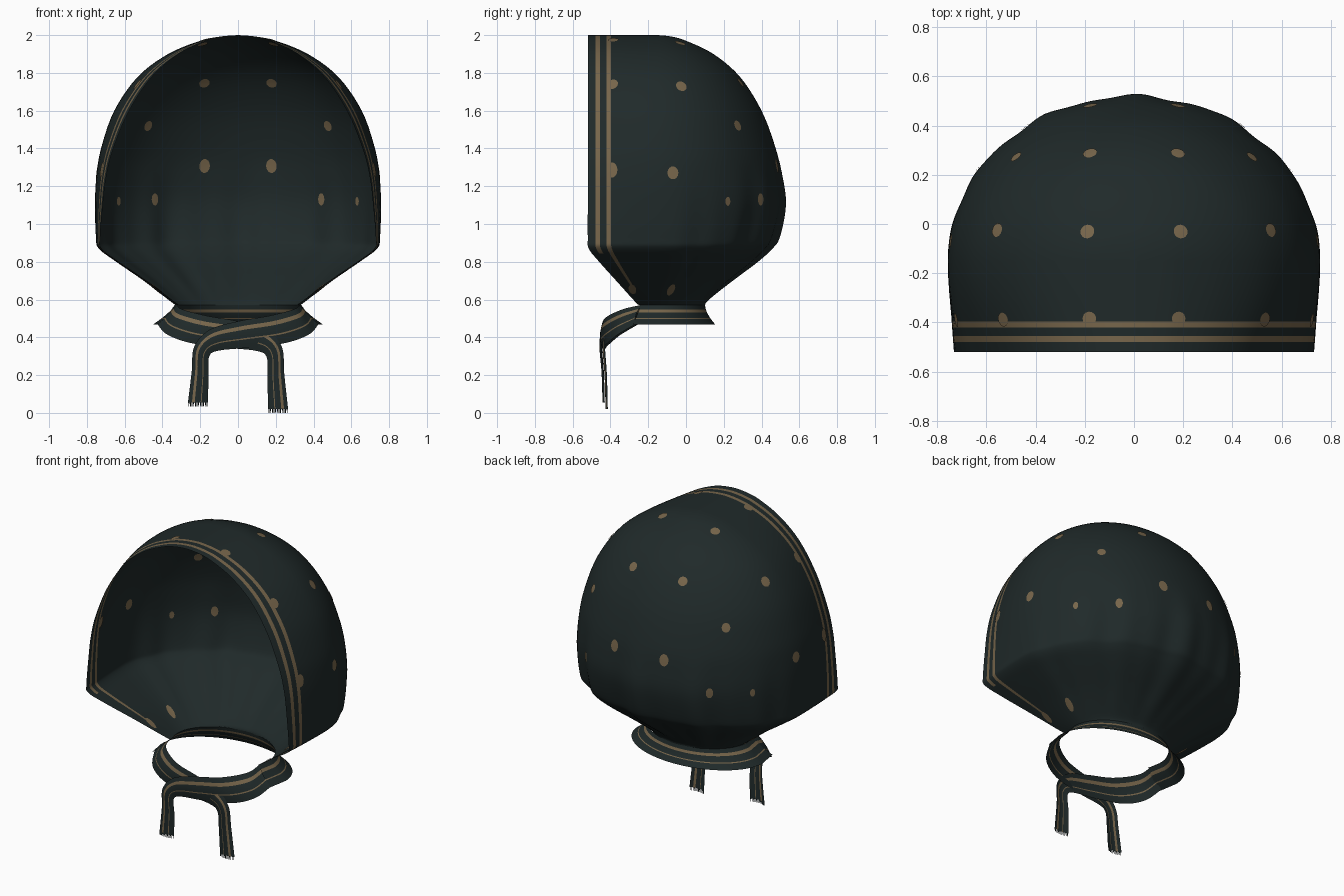
import bpy, bmesh, math
from mathutils import Vector
from mathutils.bvhtree import BVHTree

if "Cube" in bpy.data.objects:
    bpy.data.objects.remove(bpy.data.objects["Cube"])


def material(name, rgb):
    m = bpy.data.materials.new(name)
    m.diffuse_color = (*rgb, 1)
    m.use_nodes = True
    m.node_tree.nodes["Principled BSDF"].inputs["Base Color"].default_value = m.diffuse_color
    return m


CLOTH = material("dark green cloth", (0.014, 0.0225, 0.0225))
TAN = material("tan print", (0.185, 0.132, 0.07))


def finish(bm, name):
    me = bpy.data.meshes.new(name)
    bm.to_mesh(me)
    bm.free()
    me.materials.append(CLOTH)
    me.materials.append(TAN)
    for p in me.polygons:
        p.use_smooth = True
    ob = bpy.data.objects.new(name, me)
    bpy.context.collection.objects.link(ob)
    return ob


def spline(pts, steps):
    """Catmull-Rom curve through points of any dimension."""
    out, n = [], len(pts)
    for i in range(n - 1):
        a, b = pts[max(i - 1, 0)], pts[i]
        c, d = pts[i + 1], pts[min(i + 2, n - 1)]
        for k in range(steps):
            t = k / steps
            out.append([0.5 * (2 * q + (r - p) * t + (2 * p - 5 * q + 4 * r - s) * t * t
                               + (3 * q - p - 3 * r + s) * t ** 3)
                        for p, q, r, s in zip(a, b, c, d)])
    out.append(list(pts[-1]))
    return out


def sheet(name, rows, stripes):
    """Grid surface; stripes maps a tan face column to its lowest height."""
    bm = bmesh.new()
    vs = [[bm.verts.new(p) for p in r] for r in rows]
    for r0, r1 in zip(vs, vs[1:]):
        for j in range(len(r0) - 1):
            f = bm.faces.new((r0[j], r0[j + 1], r1[j + 1], r1[j]))
            f.material_index = int(j in stripes and r0[j].co.z >= stripes[j])
    bmesh.ops.remove_doubles(bm, verts=bm.verts, dist=1e-5)
    bmesh.ops.recalc_face_normals(bm, faces=bm.faces)
    return finish(bm, name)


# Hood: U-shaped level sections: height, half width, back y, front y, front narrowing
YC = -0.15
PROFILE = [(0.57, 0.33, 0.10, -0.25, 0.94), (0.60, 0.37, 0.12, -0.28, 0.95),
           (0.70, 0.50, 0.24, -0.37, 0.97), (0.80, 0.645, 0.37, -0.46, 0.98),
           (0.87, 0.737, 0.445, -0.515, 0.98), (0.93, 0.752, 0.483, -0.52, 0.97),
           (1.1, 0.757, 0.52, -0.52, 0.945), (1.25, 0.75, 0.508, -0.52, 0.93),
           (1.4, 0.725, 0.475, -0.52, 0.91), (1.6, 0.655, 0.40, -0.52, 0.88),
           (1.78, 0.53, 0.285, -0.52, 0.86), (1.90, 0.37, 0.145, -0.52, 0.85),
           (1.97, 0.20, 0.0, -0.52, 0.85), (1.993, 0.09, -0.08, -0.52, 0.85),
           (2.0, 0.0, -0.15, -0.52, 0.85)]
EDGE = [0, 0.11, 0.175, 0.27, 0.335, 0.5, 0.65, 0.8, 0.9]
SEG = 96


def section(z, w, back, front, narrow):
    side = [(w * (narrow + (1 - narrow) * math.sin(f * math.pi / 2)), front + (YC - front) * f, z)
            for f in EDGE]
    gather = max(0.0, min(1.0, (1.35 - z) / 0.4)) * min(1.0, (z - 0.55) / 0.15)
    arc = []
    for i in range(SEG + 1):
        a = math.pi * i / SEG
        b = a - math.pi / 2
        s = 1 + gather * math.sin(a) * (0.016 * math.cos(13 * b) + 0.008 * math.cos(23 * b + 0.7))
        arc.append((w * s * math.cos(a), YC + (back - YC) * s * math.sin(a), z))
    return side + arc + [(-x, y, h) for x, y, h in reversed(side)]


rows = [section(*p) for p in spline(PROFILE, 5)]
last = len(rows[0]) - 2
hood = sheet("hood", rows, {1: 0.84, 3: 0.64, last - 1: 0.84, last - 3: 0.64})

# Printed spots (x, y, z, radius, stretch): thin discs on both sides of the hood cloth
R = 0.029
SPOTS = [(0.19, -0.03, 1.96, R, 1), (0.57, -0.02, 1.74, R, 1.1), (0.74, -0.07, 1.27, R, 1.2),
         (0.19, 0.33, 1.78, R, 1), (0.51, 0.31, 1.54, 0.026, 1.1), (0.18, 0.49, 1.31, R, 1.3),
         (0.45, 0.40, 1.13, 0.022, 1.5), (0.62, 0.21, 1.12, 0.016, 1.5), (0.43, -0.08, 0.655, 0.02, 2.4),
         (0.41, -0.28, 0.69, 0.02, 2.2), (0.18, -0.385, 1.97, R, 1), (0.52, -0.385, 1.73, R, 1.1),
         (0.69, -0.385, 1.28, R, 1.4)]
bm = bmesh.new()
bm.from_mesh(hood.data)
tree = BVHTree.FromBMesh(bm)
bm.free()
bm = bmesh.new()
for x, y, z, size, stretch in SPOTS:
    for sx in (-1, 1):
        c, n, _, _ = tree.find_nearest(Vector((x * sx, y, z)))
        u = n.cross(Vector((0, 0, 1))).normalized()
        v = n.cross(u)
        for off in (-0.004, 0.004):
            def lay(r, a):
                q = c + u * (r * math.cos(a)) + v * (stretch * r * math.sin(a))
                p, m, _, _ = tree.find_nearest(q)
                return bm.verts.new(p + m * off)
            angles = [k * math.tau / 14 for k in range(14)]
            mid = lay(0, 0)
            inner = [lay(size * 0.5, a) for a in angles]
            outer = [lay(size, a) for a in angles]
            for k in range(14):
                j = (k + 1) % 14
                bm.faces.new((mid, inner[k], inner[j])).material_index = 1
                bm.faces.new((inner[k], outer[k], outer[j], inner[j])).material_index = 1
finish(bm, "spots")

# Flared collar around the back of the neck
BAND = [0, 0.2, 0.34, 0.5, 0.64, 0.69, 0.86, 1]
BAND_STRIPES = {1: 0, 4: 0}


def collar_row(f):
    w = 0.335 + 0.115 * f ** 1.2
    back = 0.10 + 0.055 * f ** 1.5
    z = 0.572 - 0.104 * f ** 0.9
    front = -0.24 - 0.04 * f
    arc = [(w * math.cos(math.pi * i / 48), YC + (back - YC) * math.sin(math.pi * i / 48), z)
           for i in range(49)]
    return [(w * 0.95, front, z)] + arc + [(-w * 0.95, front, z)]


sheet("collar", list(zip(*[collar_row(f) for f in BAND])), BAND_STRIPES)

# Two crossing wraps, each ending in a hanging tail with a fringe
TOP = [(0.32, -0.235, 0.572), (0.30, -0.33, 0.55), (0.17, -0.41, 0.515), (0.0, -0.44, 0.485),
       (-0.15, -0.445, 0.44), (-0.232, -0.445, 0.35), (-0.245, -0.435, 0.22), (-0.265, -0.43, 0.055)]
LOW = [(0.425, -0.27, 0.468), (0.375, -0.36, 0.415), (0.25, -0.415, 0.37), (0.05, -0.44, 0.345),
       (-0.10, -0.445, 0.33), (-0.152, -0.445, 0.30), (-0.155, -0.435, 0.2), (-0.16, -0.43, 0.055)]


def wrap(name, sx, push, drop):
    rows = []
    for a, b in zip(spline(TOP, 8), spline(LOW, 8)):
        row = []
        for f in BAND:
            x, y, z = (p + (q - p) * f for p, q in zip(a, b))
            bulge = 0.012 * math.sin(math.pi * f)
            low = max(0.0, (0.35 - z) / 0.3)
            row.append((sx * x, y - bulge + push, z - drop * low))
        rows.append(row)
    sheet(name + "_wrap", rows, BAND_STRIPES)
    # fringe threads
    bm = bmesh.new()
    end = rows[-1]
    for i in range(12):
        t = (i + 0.5) / 12
        p = Vector(end[0]).lerp(Vector(end[-1]), t)
        y = p.y - 0.012 * math.sin(math.pi * t)
        bm.faces.new([bm.verts.new((p.x + dx, y, p.z + dz)) for dx, dz in
                      ((-0.003, 0.002), (0.003, 0.002), (0.002, -0.021), (-0.002, -0.021))])
    finish(bm, name + "_fringe")


wrap("left", 1, 0.0, 0.0)
wrap("right", -1, 0.016, 0.034)
